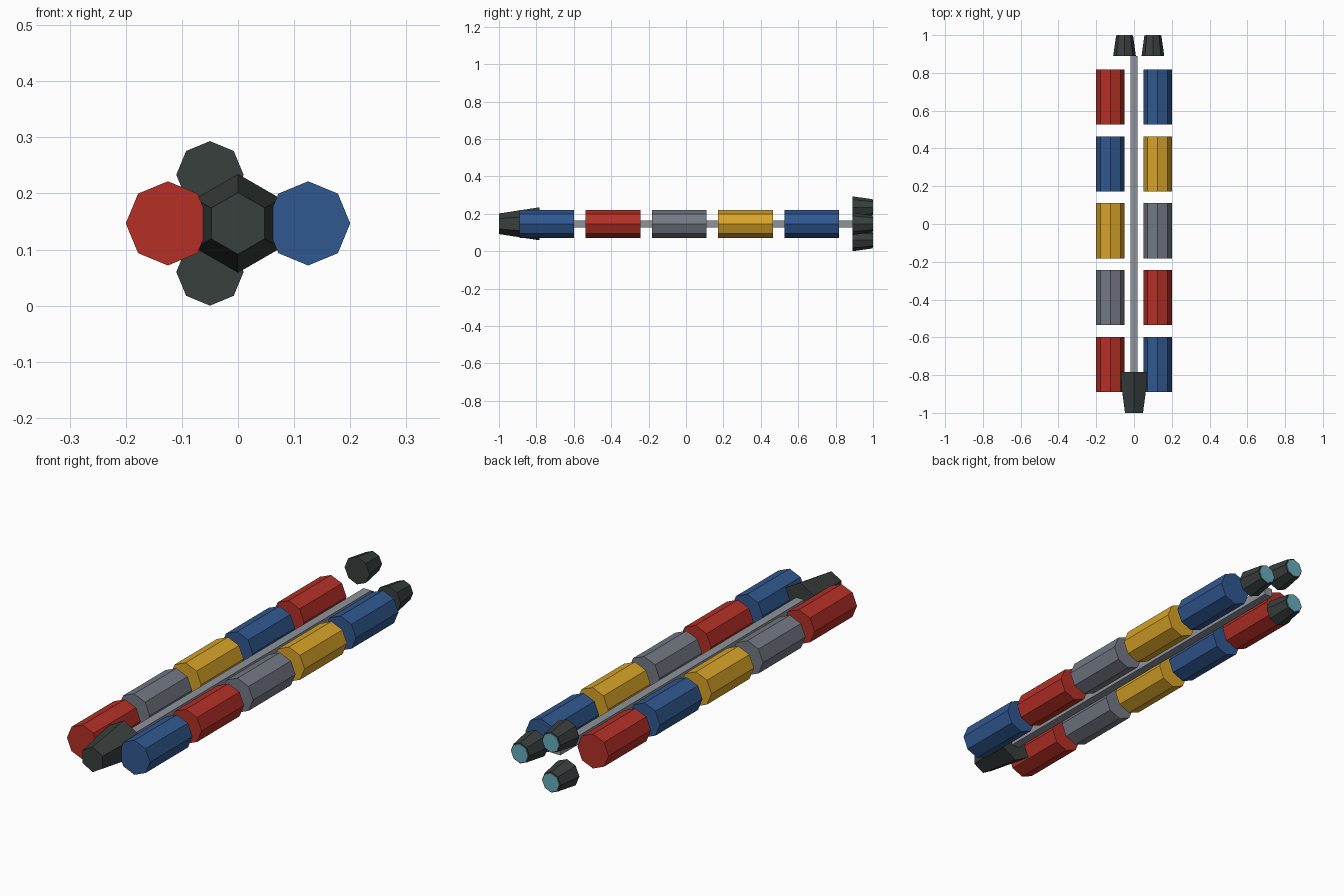
import bpy, bmesh
from math import cos, sin, radians, tau

cube = bpy.data.objects.get("Cube")
if cube:
    bpy.data.objects.remove(cube, do_unlink=True)


def material(name, r, g, b):
    m = bpy.data.materials.new(name)
    m.use_nodes = True
    m.diffuse_color = (r, g, b, 1)
    m.node_tree.nodes["Principled BSDF"].inputs["Base Color"].default_value = (r, g, b, 1)
    return m


red = material("red", 0.46, 0.03, 0.02)
blue = material("blue", 0.03, 0.098, 0.28)
yellow = material("yellow", 0.69, 0.37, 0.022)
grey = material("grey", 0.175, 0.19, 0.23)
steel = material("steel", 0.27, 0.29, 0.33)
dark = material("dark hull", 0.04, 0.05, 0.048)
glow = material("engine glow", 0.14, 0.42, 0.5)

AXIS_Z = 0.1466


def frustum(name, mat, sides, x, z, y0, y1, r0, r1, turn=0):
    """Flat-sided prism or cone along y, from y0 (radius r0) to y1 (radius r1)."""
    bm = bmesh.new()
    rings = []
    for y, r in ((y0, r0), (y1, r1)):
        angles = [radians(turn) + tau * i / sides for i in range(sides)]
        rings.append([bm.verts.new((x + r * cos(a), y, z + r * sin(a))) for a in angles])
    front, back = rings
    bm.faces.new(front)
    bm.faces.new(back[::-1])
    for i in range(sides):
        j = (i + 1) % sides
        bm.faces.new((front[i], back[i], back[j], front[j]))
    bmesh.ops.recalc_face_normals(bm, faces=bm.faces)
    mesh = bpy.data.meshes.new(name)
    bm.to_mesh(mesh)
    bm.free()
    mesh.materials.append(mat)
    obj = bpy.data.objects.new(name, mesh)
    bpy.context.collection.objects.link(obj)
    return obj


# Square spine running the length of the ship
frustum("spine", steel, 4, 0, AXIS_Z, -0.89, 0.89, 0.0265, 0.0265, turn=45)

# Hexagonal command module at the front
frustum("command_module", dark, 6, 0, AXIS_Z, -1, -0.784, 0.055, 0.088, turn=30)

# Two rows of cargo containers, listed front to back
rows = {
    "left": (0.125, (blue, red, grey, yellow, blue)),
    "right": (-0.125, (red, grey, yellow, blue, red)),
}
for side, (x, colours) in rows.items():
    for i, mat in enumerate(colours):
        y = -0.744 + 0.354 * i
        frustum(f"{side}_container_{i + 1}", mat, 8, x, AXIS_Z,
                y - 0.146, y + 0.146, 0.075, 0.075)

# Three engines around the axis, each with a glowing disc at the back
for i in range(3):
    a = tau * i / 3
    x, z = 0.1 * cos(a), AXIS_Z + 0.1 * sin(a)
    frustum(f"engine_{i + 1}", dark, 8, x, z, 0.89, 0.997, 0.06, 0.045)
    frustum(f"engine_glow_{i + 1}", glow, 8, x, z, 0.994, 1, 0.04, 0.04)
